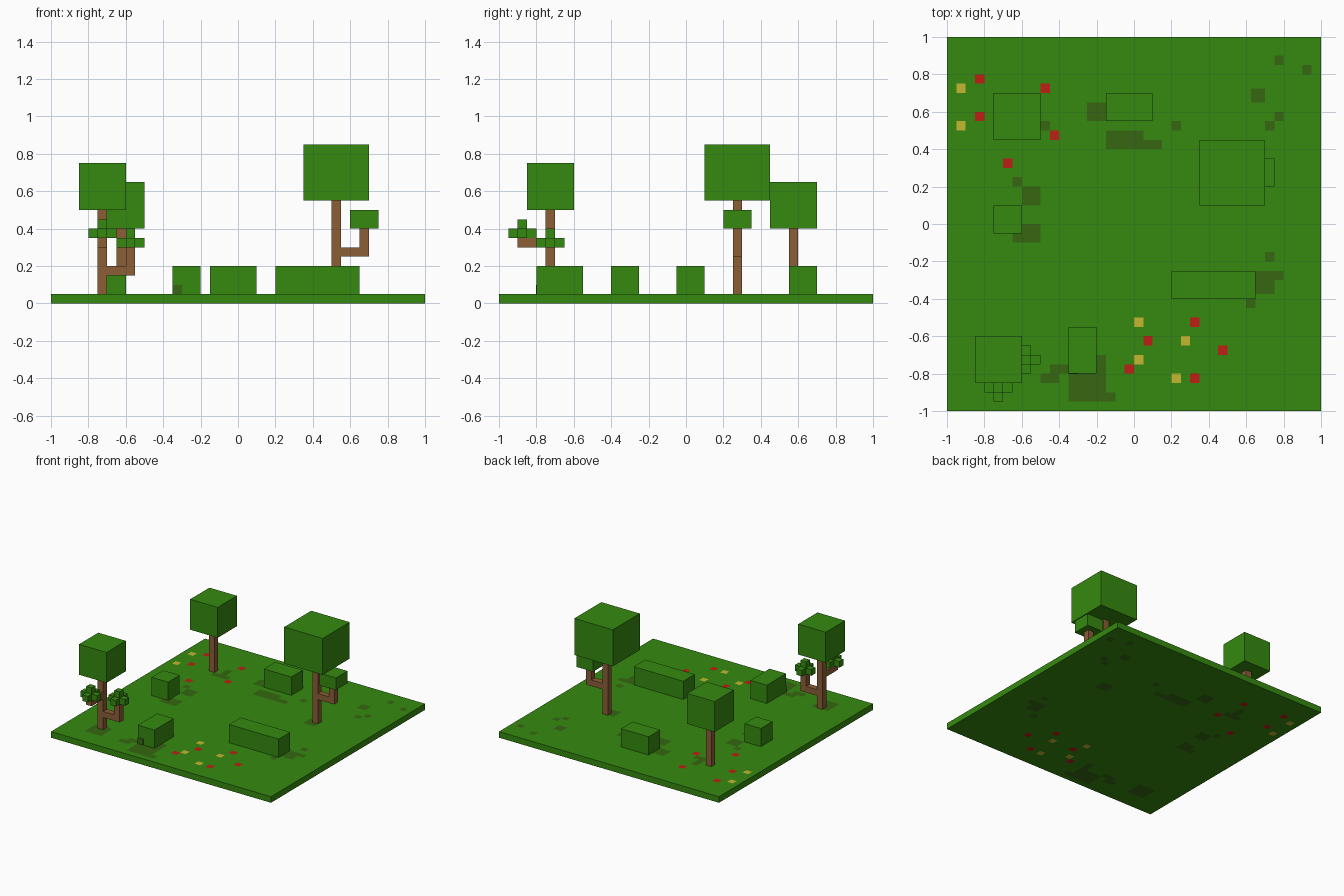
import bpy, bmesh
from mathutils import Vector

old = bpy.data.objects.get("Cube")
if old:
    bpy.data.objects.remove(old, do_unlink=True)

U = 0.05  # block size


def material(name, rgb):
    m = bpy.data.materials.new(name)
    m.use_nodes = True
    m.diffuse_color = (*rgb, 1)
    bsdf = m.node_tree.nodes["Principled BSDF"]
    bsdf.inputs["Base Color"].default_value = (*rgb, 1)
    bsdf.inputs["Roughness"].default_value = 0.9
    return m


GREEN = material("leaf green", (0.036, 0.254, 0.005))
DARK = material("dark moss", (0.037, 0.136, 0.006))
BROWN = material("bark brown", (0.258, 0.112, 0.037))
RED = material("flower red", (0.515, 0.013, 0.007))
YELLOW = material("flower yellow", (0.552, 0.479, 0.030))


def finish(name, bm, *mats):
    me = bpy.data.meshes.new(name)
    bm.to_mesh(me)
    bm.free()
    for m in mats:
        me.materials.append(m)
    ob = bpy.data.objects.new(name, me)
    bpy.context.collection.objects.link(ob)
    return ob


def boxes(name, mat, *spans):
    """One object from boxes given as (x0, x1, y0, y1, z0, z1)."""
    bm = bmesh.new()
    for x0, x1, y0, y1, z0, z1 in spans:
        vs = bmesh.ops.create_cube(bm, size=1)["verts"]
        bmesh.ops.scale(bm, verts=vs, vec=(x1 - x0, y1 - y0, z1 - z0))
        bmesh.ops.translate(bm, verts=vs, vec=((x0 + x1) / 2, (y0 + y1) / 2, (z0 + z1) / 2))
    return finish(name, bm, mat)


def leaf_cluster(name, x, y, z):
    """Cross of small blocks with one on top, around a block centre."""
    h = U / 2
    spans = []
    for d in ((0, 0, 0), (1, 0, 0), (-1, 0, 0), (0, 1, 0), (0, -1, 0), (0, 0, 1)):
        c = Vector((x, y, z)) + Vector(d) * U
        spans.append((c.x - h, c.x + h, c.y - h, c.y + h, c.z - h, c.z + h))
    return boxes(name, GREEN, *spans)


# Ground: fine grid, painted by which patch or flower each cell falls in
yellow = [(-.925, .725), (-.925, .525), (.025, -.525), (.025, -.725), (.275, -.625), (.225, -.825)]
red = [(-.825, .775), (-.825, .575), (-.475, .725), (-.425, .475), (-.675, .325),
       (.075, -.625), (-.025, -.775), (.325, -.525), (.475, -.675), (.325, -.825)]
spots = [(.775, .875), (.925, .825), (.225, .525), (-.625, .225), (.725, -.175), (.625, -.425)]
patches = [  # x0, x1, y0, y1
    (.635, .705, .645, .715), (.74, .79, .54, .61), (.70, .75, .50, .56),
    (-.25, -.15, .55, .65), (-.15, .05, .40, .50), (.05, .15, .40, .45),
    (-.60, -.45, .50, .55), (-.55, -.50, .55, .65),
    (-.60, -.50, .10, .20), (-.60, -.50, -.10, 0), (-.65, -.60, -.10, -.05),
    (.65, .75, -.375, -.25), (.75, .80, -.30, -.25),
    (-.45, -.35, -.80, -.75), (-.50, -.40, -.85, -.80),
    (-.35, -.15, -.95, -.80), (-.20, -.15, -.85, -.70), (-.15, -.10, -.95, -.90),
    (-.80, -.65, -.85, -.70), (.45, .55, .20, .30),
]


def in_cells(c, cells):
    return any(abs(c.x - x) < U / 2 and abs(c.y - y) < U / 2 for x, y in cells)


bm = bmesh.new()
bmesh.ops.create_grid(bm, x_segments=80, y_segments=80, size=1)
bmesh.ops.translate(bm, verts=bm.verts, vec=(0, 0, U))
for f in bm.faces:
    c = f.calc_center_median()
    if in_cells(c, yellow):
        f.material_index = 3
    elif in_cells(c, red):
        f.material_index = 2
    elif in_cells(c, spots) or any(a < c.x < b and d < c.y < e for a, b, d, e in patches):
        f.material_index = 1
ground = finish("ground", bm, GREEN, DARK, RED, YELLOW)
slab = ground.modifiers.new("slab", 'SOLIDIFY')
slab.thickness = U
slab.offset = -1

# Bushes
boxes("bush_back", GREEN, (-.15, .10, .55, .70, U, .20))
boxes("bush_left_side", GREEN, (-.75, -.60, -.05, .10, U, .20))
boxes("bush_long", GREEN, (.20, .65, -.40, -.25, U, .20))
boxes("bush_front", GREEN, (-.35, -.20, -.80, -.55, U, .20))
boxes("bush_front_spot", DARK, (-.35, -.30, -.803, -.799, U, .10))

# Front tree with two leafy branches
boxes("front_tree_trunk", BROWN, (-.75, -.70, -.75, -.70, U, .50))
boxes("front_tree_crown", GREEN, (-.85, -.60, -.85, -.60, .50, .75))
boxes("front_tree_side_branch", BROWN,
      (-.70, -.55, -.75, -.70, .15, .20), (-.60, -.55, -.75, -.70, .20, .30))
boxes("front_tree_front_branch", BROWN, (-.75, -.70, -.90, -.75, .30, .35))
leaf_cluster("side_branch_leaves", -.575, -.725, .325)
leaf_cluster("front_branch_leaves", -.725, -.875, .375)

# Back tree
boxes("back_tree_trunk", BROWN, (-.65, -.60, .55, .60, U, .40))
boxes("back_tree_crown", GREEN, (-.75, -.50, .45, .70, .40, .65))

# Large tree with one bent branch
boxes("large_tree_trunk", BROWN, (.50, .55, .25, .30, U, .55))
boxes("large_tree_crown", GREEN, (.35, .70, .10, .45, .55, .85))
boxes("large_tree_branch", BROWN,
      (.55, .70, .25, .30, .25, .30), (.65, .70, .25, .30, .30, .40))
boxes("large_tree_branch_leaves", GREEN, (.60, .75, .20, .35, .40, .50))
